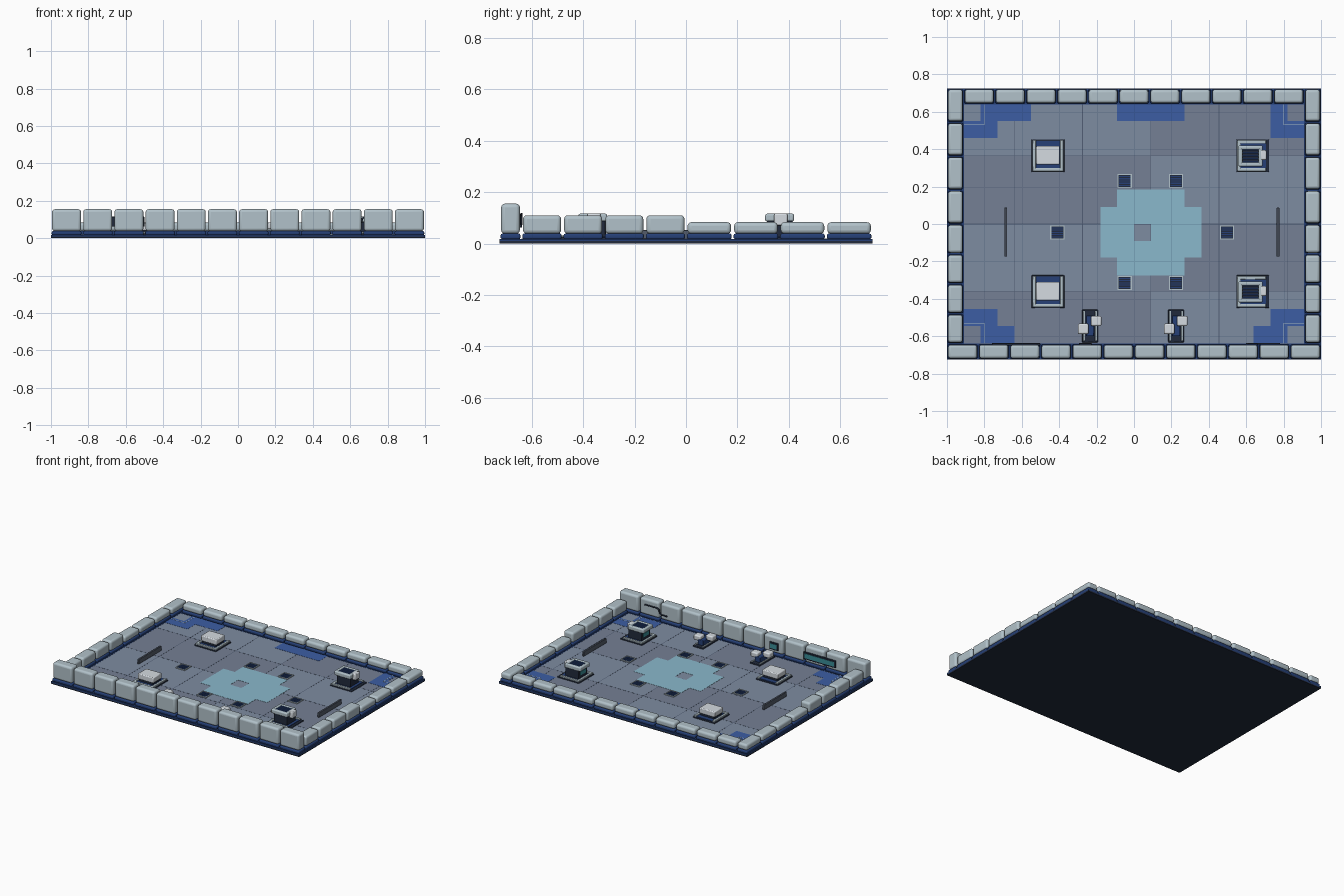
import bpy, bmesh
from math import radians


def mat(name, r, g, b):
    m = bpy.data.materials.new(name)
    m.diffuse_color = [(c / 255) ** 2.2 for c in (r, g, b)] + [1]
    return m


LIGHT = mat("pale_panel", 176, 192, 200)
WHITE = mat("white_panel", 212, 218, 224)
NAVY = mat("navy", 42, 66, 118)
DARK = mat("dark_metal", 38, 46, 62)
STEEL = mat("steel", 84, 92, 106)
FLOOR_A = mat("floor_a", 116, 127, 147)
FLOOR_B = mat("floor_b", 125, 139, 160)
SEAM = mat("seam", 82, 94, 116)
BLUE = mat("blue_paint", 62, 94, 162)
CYAN = mat("cyan_paint", 137, 183, 203)
SCREEN = mat("screen", 60, 140, 150)


def boxes(name, items, material, bevel=0.0, seg=3):
    """One object from boxes given as (x0, x1, y0, y1, z0, z1)."""
    bm = bmesh.new()
    for x0, x1, y0, y1, z0, z1 in items:
        vs = bmesh.ops.create_cube(bm, size=1)["verts"]
        for v in vs:
            v.co = ((x0 + x1) / 2 + v.co.x * (x1 - x0),
                    (y0 + y1) / 2 + v.co.y * (y1 - y0),
                    (z0 + z1) / 2 + v.co.z * (z1 - z0))
    me = bpy.data.meshes.new(name)
    bm.to_mesh(me)
    bm.free()
    ob = bpy.data.objects.new(name, me)
    bpy.context.collection.objects.link(ob)
    me.materials.append(material)
    if bevel:
        mod = ob.modifiers.new("bevel", "BEVEL")
        mod.width, mod.segments = bevel, seg
        bpy.ops.object.select_all(action="DESELECT")
        ob.select_set(True)
        bpy.context.view_layer.objects.active = ob
        bpy.ops.object.shade_smooth_by_angle(angle=radians(40))
    return ob


def at(x, y, items):
    return [(x + a, x + b, y + c, y + d, e, f) for a, b, c, d, e, f in items]


F = 0.017  # floor height

# foundation and floor tiles
boxes("foundation", [(-1, 1, -0.725, 0.725, 0, 0.01)], DARK)
xs = [-0.92, -0.64, -0.275, 0.09, 0.455, 0.82, 0.92]
ys = [-0.65, -0.36, 0.0, 0.365, 0.65]
tiles = ([], [])
for i in range(6):
    for j in range(4):
        tiles[(i * 2 + j * 3 + i // 3) % 2].append(
            (xs[i], xs[i + 1], ys[j], ys[j + 1], 0.01, F))
boxes("floor_tiles_a", tiles[0], FLOOR_A)
boxes("floor_tiles_b", tiles[1], FLOOR_B)
boxes("floor_seams",
      [(x - 0.002, x + 0.002, -0.64, 0.64, F - 0.002, F + 0.0005) for x in xs[1:-1]] +
      [(-0.91, 0.91, y - 0.002, y + 0.002, F - 0.002, F + 0.0006) for y in ys[1:-1]], SEAM)

# painted floor areas
P = (F - 0.001, F + 0.0012)
boxes("blue_patches", [r + P for r in (
    (-0.82, -0.55, 0.55, 0.64), (-0.91, -0.73, 0.46, 0.55), (-0.09, 0.27, 0.55, 0.64),
    (0.73, 0.82, 0.46, 0.64), (0.82, 0.91, 0.46, 0.55),
    (-0.91, -0.73, -0.545, -0.455), (-0.82, -0.64, -0.635, -0.545),
    (0.73, 0.91, -0.545, -0.455), (0.64, 0.82, -0.635, -0.545))], BLUE)
boxes("cyan_pad", [r + P for r in (
    (-0.09, 0.27, 0.0, 0.185), (-0.09, 0.27, -0.275, -0.09),
    (-0.09, 0.0, -0.09, 0.0), (0.09, 0.27, -0.09, 0.0),
    (-0.18, -0.09, -0.18, 0.09), (0.27, 0.36, -0.18, 0.09))], CYAN)
lines = []
for sx in (-1, 1):
    for sy in (-1, 1):
        a, b = sorted((sx * 0.80, sx * 0.91))
        c, d = sorted((sy * 0.53, sy * 0.64))
        lines += [(a, b, sy * 0.53 - 0.002, sy * 0.53 + 0.002, F, F + 0.002),
                  (sx * 0.80 - 0.002, sx * 0.80 + 0.002, c, d, F, F + 0.002)]
boxes("corner_lines", lines, LIGHT)

# perimeter: list of segment footprints with wall height
segs = []
for i in range(12):
    x = -1 + i / 6
    segs.append((x, x + 1 / 6, -0.725, -0.64, 0.155))
for i in range(11):
    x = -0.91 + i * 1.82 / 11
    segs.append((x, x + 1.82 / 11, 0.64, 0.725, 0.083))
for x0, x1 in ((-1, -0.91), (0.91, 1)):
    for i in range(4):
        y = -0.64 + i * 0.16
        segs.append((x0, x1, y, y + 0.16, 0.11))
        y = i * 0.18125
        segs.append((x0, x1, y, y + 0.18125, 0.083))
boxes("wall_plinth", [(a, b, c, d, 0.008, 0.018) for a, b, c, d, h in segs], NAVY)
g = 0.004
boxes("wall_base", [(a + g, b - g, c + g, d - g, 0.016, 0.039) for a, b, c, d, h in segs],
      NAVY, 0.008)
g = 0.006
boxes("wall_blocks", [(a + g, b - g, c + g, d - g, 0.038, h) for a, b, c, d, h in segs],
      LIGHT, 0.015, 4)

# floor grates
frames, wells, slats = [], [], []
for x, y in ((-0.05, 0.23), (0.225, 0.23), (-0.41, -0.045), (0.497, -0.045),
             (-0.05, -0.315), (0.225, -0.315)):
    frames += at(x, y, [(-0.038, 0.038, s * 0.035 - 0.003, s * 0.035 + 0.003, F, F + 0.006) for s in (-1, 1)])
    frames += at(x, y, [(s * 0.035 - 0.003, s * 0.035 + 0.003, -0.032, 0.032, F, F + 0.006) for s in (-1, 1)])
    wells += at(x, y, [(-0.033, 0.033, -0.033, 0.033, F, F + 0.002)])
    slats += at(x, y, [(-0.03, 0.03, k * 0.012 - 0.003, k * 0.012 + 0.003, F, F + 0.005) for k in range(-2, 3)])
boxes("grate_frames", frames, LIGHT)
boxes("grate_wells", wells, DARK)
boxes("grate_slats", slats, NAVY)

# low floor rails
boxes("floor_rails", [(x - 0.007, x + 0.007, -0.175, 0.088, F, 0.052) for x in (-0.685, 0.77)],
      STEEL, 0.003, 2)


# shared pedestal with a frame open on one side
def pedestal(name, x, y, open_x):
    boxes(name + "_plate", at(x, y, [(-0.088, 0.088, -0.088, 0.088, 0.012, 0.024)]), DARK, 0.004, 2)
    boxes(name + "_inset", at(x, y, [(-0.07, 0.07, -0.08, 0.08, 0.02, 0.028)]), NAVY)
    sides = [(s * 0.074 - 0.009, s * 0.074 + 0.009) for s in (-1, 1)]
    if open_x:
        bars = [(-0.083, 0.07, c, d, 0.02, 0.034) for c, d in sides]
        bars.append((-0.083, -0.065, -0.083, 0.083, 0.02, 0.034))
    else:
        bars = [(a, b, -0.083, 0.083, 0.02, 0.034) for a, b in sides]
        bars.append((-0.083, 0.083, -0.083, -0.065, 0.02, 0.034))
    boxes(name + "_frame", at(x, y, bars), LIGHT, 0.003, 2)


# crates
for n, y in enumerate((0.365, -0.362)):
    name, x = f"crate_{n}", -0.46
    pedestal(name, x, y, False)
    boxes(name + "_body", at(x, y, [(-0.055, 0.055, -0.042, 0.047, 0.024, 0.05)]), DARK)
    boxes(name + "_lid", at(x, y, [(-0.063, 0.063, -0.047, 0.052, 0.042, 0.082)]), WHITE, 0.006, 2)

# consoles
for n, y in enumerate((0.365, -0.362)):
    name, x = f"console_{n}", 0.635
    pedestal(name, x, y, True)
    boxes(name + "_body", at(x, y, [(-0.058, 0.05, -0.05, 0.05, 0.024, 0.098)]), DARK, 0.004, 2)
    boxes(name + "_screen", at(x, y, [(-0.061, -0.057, -0.032, 0.032, 0.048, 0.075)]), SCREEN)
    cx = x - 0.012
    boxes(name + "_rim", at(cx, y,
          [(-0.065, 0.065, c, c + 0.022, 0.086, 0.116) for c in (-0.057, 0.033)] +
          [(a, a + 0.022, -0.057, 0.055, 0.086, 0.116) for a in (-0.065, 0.043)]), LIGHT, 0.007)
    boxes(name + "_vents", at(cx, y, [(-0.045, 0.045, k * 0.016 - 0.005, k * 0.016 + 0.005, 0.09, 0.112)
                                      for k in range(-2, 3)]), NAVY)
    boxes(name + "_side_box", at(x, y, [(0.04, 0.073, -0.022, 0.03, 0.07, 0.117)]), WHITE, 0.006, 2)

# twin-head stands by the front wall
for n, x in enumerate((-0.235, 0.225)):
    name, y = f"stand_{n}", -0.545
    boxes(name + "_base", at(x, y, [(-0.042, 0.042, -0.088, 0.088, 0.012, 0.025)]), DARK, 0.004, 2)
    boxes(name + "_trim", at(x, y, [(s * 0.032 - 0.005, s * 0.032 + 0.005, -0.08, 0.08, 0.02, 0.031)
                                    for s in (-1, 1)]), LIGHT, 0.002, 2)
    boxes(name + "_column", at(x, y, [(-0.022, 0.022, -0.055, 0.055, 0.02, 0.062)]), NAVY, 0.004, 2)
    boxes(name + "_heads", at(x, y, [(-0.065, -0.008, -0.043, 0.012, 0.048, 0.085),
                                     (0.004, 0.061, 0.0, 0.053, 0.048, 0.085)]), WHITE, 0.008)

# screens and cable on the inside of the front wall
boxes("wall_screen_frames", [(-0.76, -0.50, -0.65, -0.637, 0.062, 0.115),
                             (-0.295, -0.225, -0.65, -0.637, 0.062, 0.115)], DARK, 0.003, 2)
boxes("wall_screens", [(-0.75, -0.51, -0.64, -0.635, 0.072, 0.105),
                       (-0.285, -0.235, -0.64, -0.635, 0.072, 0.105)], SCREEN)
cu = bpy.data.curves.new("wall_cable", "CURVE")
cu.dimensions = "3D"
cu.bevel_depth, cu.bevel_resolution = 0.005, 2
sp = cu.splines.new("POLY")
path = [(0.78, 0.115), (0.68, 0.115), (0.665, 0.105), (0.66, 0.085), (0.645, 0.075), (0.60, 0.075)]
sp.points.add(len(path) - 1)
for p, (x, z) in zip(sp.points, path):
    p.co = (x, -0.64, z, 1)
cable = bpy.data.objects.new("wall_cable", cu)
cu.materials.append(DARK)
bpy.context.collection.objects.link(cable)
